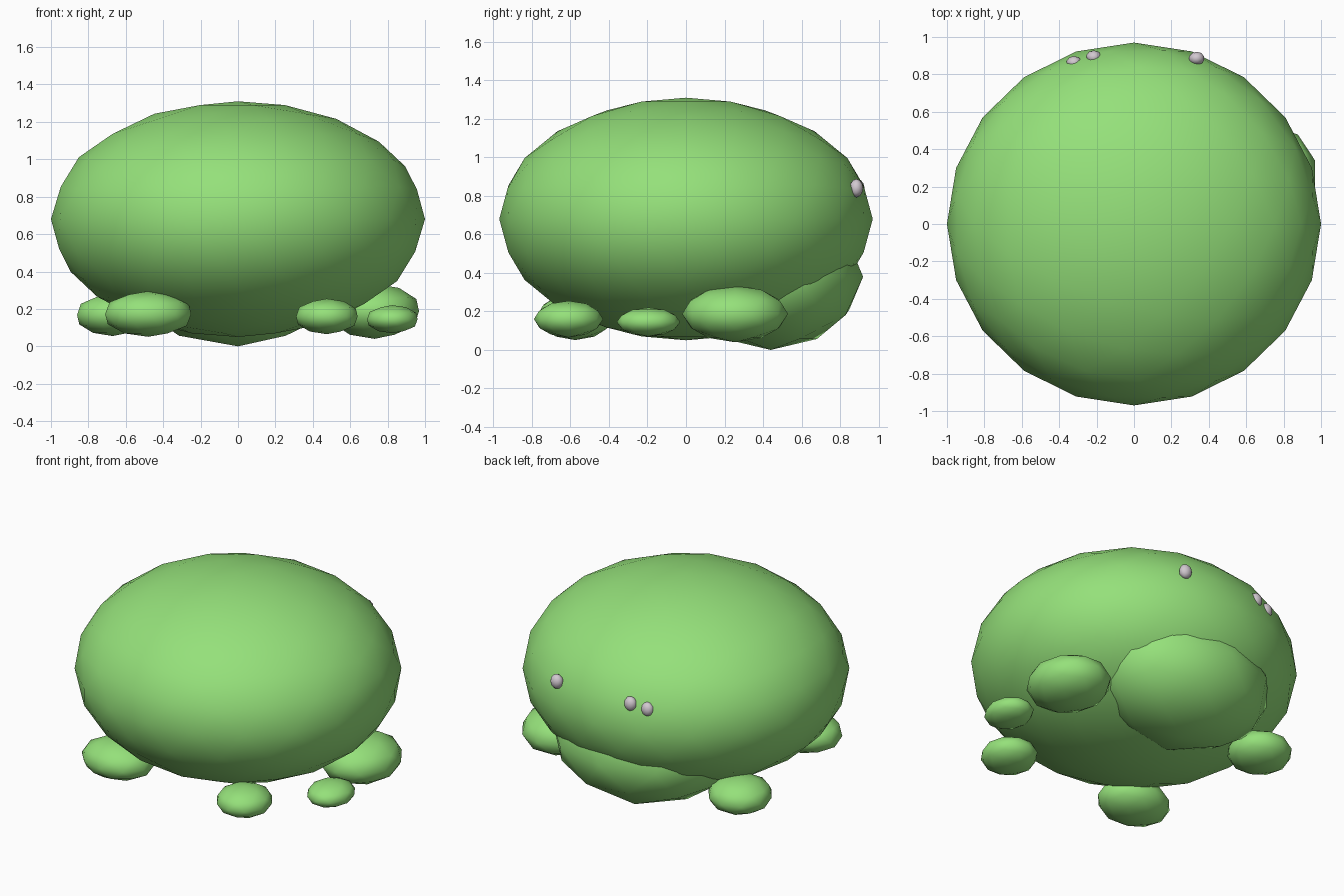
import bpy

if "Cube" in bpy.data.objects:
    bpy.data.objects.remove(bpy.data.objects["Cube"])


def material(name, rgb):
    m = bpy.data.materials.new(name)
    m.diffuse_color = (*rgb, 1.0)
    m.use_nodes = True
    m.node_tree.nodes["Principled BSDF"].inputs["Base Color"].default_value = m.diffuse_color
    return m


green = material("leaf green", (0.30, 0.75, 0.195))
pale = material("pale grey", (0.64, 0.58, 0.63))


def blob(name, centre, radii, mat, detail=2):
    """Smooth, low-poly ellipsoid made from a scaled icosphere."""
    bpy.ops.mesh.primitive_ico_sphere_add(subdivisions=detail, radius=1.0, location=centre)
    ob = bpy.context.object
    ob.name = name
    ob.scale = radii
    bpy.ops.object.transform_apply(location=False, rotation=False, scale=True)
    bpy.ops.object.shade_smooth()
    ob.data.materials.append(mat)
    return ob


# Main body: wide, flattened ball
blob("body", (0, 0, 0.68), (1.0, 0.97, 0.63), green, 3)

# Large bulge under the back
blob("rear_bulge", (0, 0.44, 0.38), (0.60, 0.48, 0.38), green)

# Feet, each a different size
feet = {
    "front_left_foot": ((-0.48, -0.575, 0.173), (0.242, 0.20, 0.122)),
    "back_left_foot": ((-0.67, 0.385, 0.168), (0.20, 0.20, 0.113)),
    "front_right_foot": ((0.475, -0.61, 0.16), (0.173, 0.18, 0.095)),
    "middle_right_foot": ((0.825, -0.195, 0.145), (0.142, 0.165, 0.075)),
    "back_right_foot": ((0.73, 0.255, 0.187), (0.25, 0.275, 0.147)),
}
for name, (centre, radii) in feet.items():
    blob(name, centre, radii, green)

# Small eyes, sunk to different depths in the body
for i, centre in enumerate([(0.335, 0.885, 0.84), (-0.215, 0.892, 0.84), (-0.32, 0.862, 0.82)]):
    blob(f"eye_{i + 1}", centre, (0.042, 0.036, 0.048), pale)
